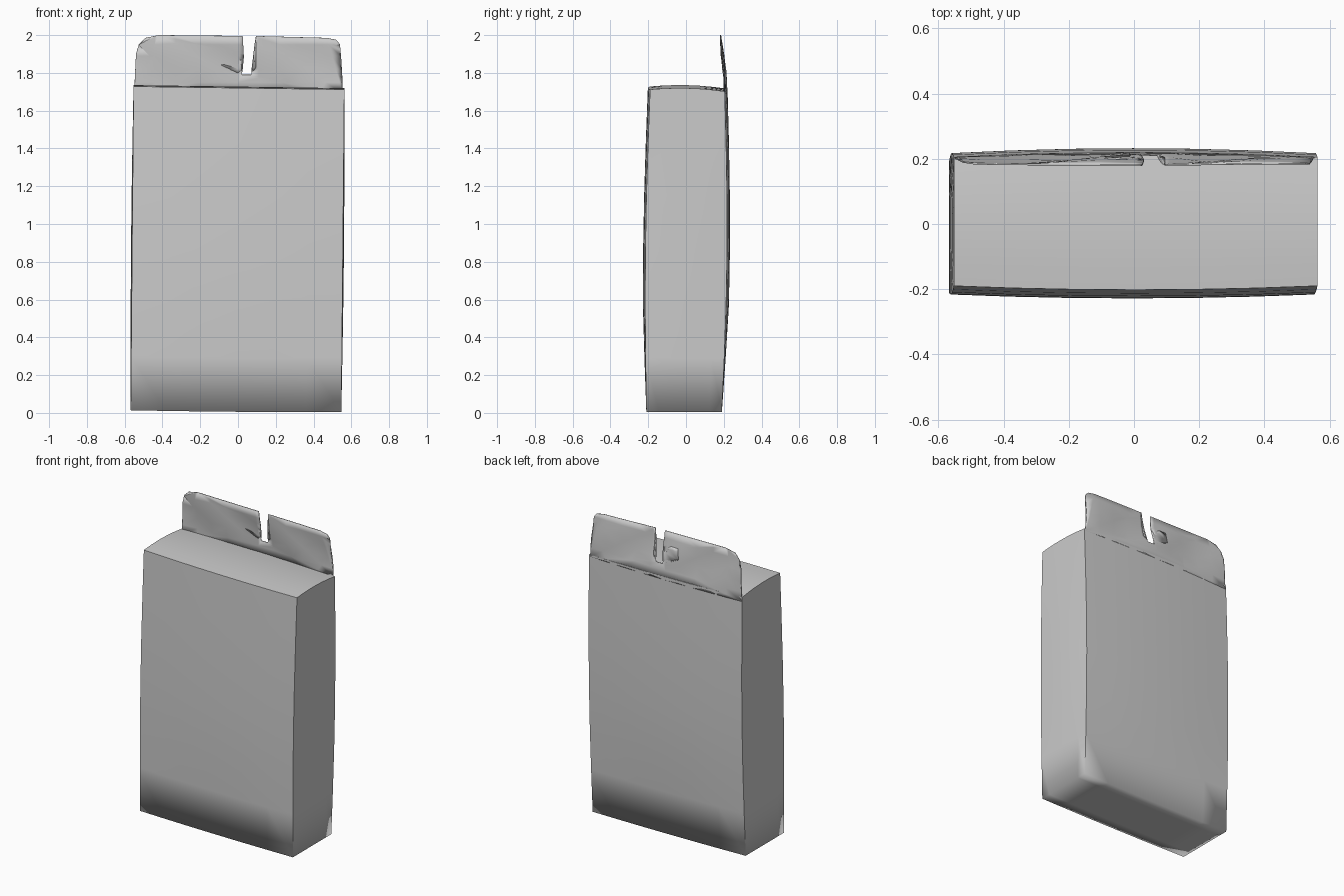
import bpy
import bmesh
import math

cube = bpy.data.objects.get("Cube")
if cube:
    bpy.data.objects.remove(cube, do_unlink=True)

grey = bpy.data.materials.new("soft_grey")
grey.use_nodes = True
colour = (0.6, 0.6, 0.6, 1)
grey.diffuse_color = colour
grey.node_tree.nodes["Principled BSDF"].inputs["Base Color"].default_value = colour


def make_object(name, bm):
    bmesh.ops.recalc_face_normals(bm, faces=bm.faces)
    mesh = bpy.data.meshes.new(name)
    bm.to_mesh(mesh)
    bm.free()
    mesh.materials.append(grey)
    obj = bpy.data.objects.new(name, mesh)
    bpy.context.collection.objects.link(obj)
    for poly in mesh.polygons:
        poly.use_smooth = True
    return obj


def mix(a, b, t):
    return a + (b - a) * t


def back_y(u, t):
    """Back panel depth: pillowed up its height, and a little across."""
    return mix(0.19, 0.205, t) + 0.02 * math.sin(math.pi * t) + 0.015 * (1 - u * u) * min(1, 3 * t)


def front_y(u, t):
    return mix(-0.21, -0.19, t) - 0.015 * math.sin(math.pi * t) - 0.012 * (1 - u * u) * min(1, 3 * t, 4 - 3 * t)


# Pouch body: a subdivided box, pillowed and slightly leaning
bm = bmesh.new()
bmesh.ops.create_cube(bm, size=2)
bmesh.ops.subdivide_edges(bm, edges=bm.edges[:], cuts=5, use_grid_fill=True)
for e in bm.edges:
    a, b = (v.co.copy() for v in e.verts)
    upright = all(abs(p.x) > 0.99 and abs(p.y) > 0.99 for p in (a, b))
    rim = all(p.z > 0.99 and max(abs(p.x), abs(p.y)) > 0.99 for p in (a, b))
    e.smooth = not (upright or rim)
for v in bm.verts:
    u, d, w = v.co
    t = (w + 1) / 2
    x = mix(mix(-0.568, -0.553, t), mix(0.547, 0.563, t), (u + 1) / 2)
    x += 0.006 * u * (1 - d * d) * math.sin(math.pi * t)
    y = mix(front_y(u, t), back_y(u, t), (d + 1) / 2)
    top = 1.715 - 0.008 * u - 0.005 * d + 0.012 * (1 - d * d)
    bottom = 0.01 - 0.004 * u - 0.004 * (1 - u * u)
    v.co = (x, y, mix(bottom, top, t))
make_object("pouch_body", bm)

# Hanging tab: a thin sheet with rounded corners and a hook slot open at the top
outline = [
    (-0.55, 1.69), (-0.54, 1.9), (-0.525, 1.95), (-0.49, 1.985), (-0.42, 2.0),
    (0.025, 1.995), (0.03, 1.9), (0.015, 1.865), (-0.005, 1.865), (-0.01, 1.895),
    (-0.03, 1.91), (-0.08, 1.91), (-0.09, 1.84), (0.02, 1.79), (0.07, 1.79),
    (0.095, 1.83), (0.095, 1.995), (0.47, 1.985), (0.52, 1.975), (0.54, 1.95),
    (0.545, 1.8), (0.555, 1.69),
]
bm = bmesh.new()
bm.faces.new([bm.verts.new((x, 0, z)) for x, z in outline])
bmesh.ops.triangulate(bm, faces=bm.faces[:])
cuts = [((i * 0.11, 0, 0), (1, 0, 0)) for i in range(-4, 5)]
cuts += [((0, 0, z), (0, 0, 1)) for z in (1.75, 1.82, 1.89, 1.95)]
for point, normal in cuts:
    bmesh.ops.bisect_plane(bm, geom=bm.verts[:] + bm.edges[:] + bm.faces[:],
                           plane_co=point, plane_no=normal)
for v in bm.verts:
    x, z = v.co.x, v.co.z
    s = (z - 1.69) / 0.31
    crease = 0.008 * math.sin(math.pi * s) * math.sin(13 * x + 4 * s)
    v.co.y = mix(back_y(x / 0.56, 1) - 0.002, 0.186 - 0.005 * (1 - (x / 0.56) ** 2), s) + crease
tab = make_object("hanging_tab", bm)
sheet = tab.modifiers.new("sheet_thickness", "SOLIDIFY")
sheet.thickness = 0.005
sheet.offset = 0
